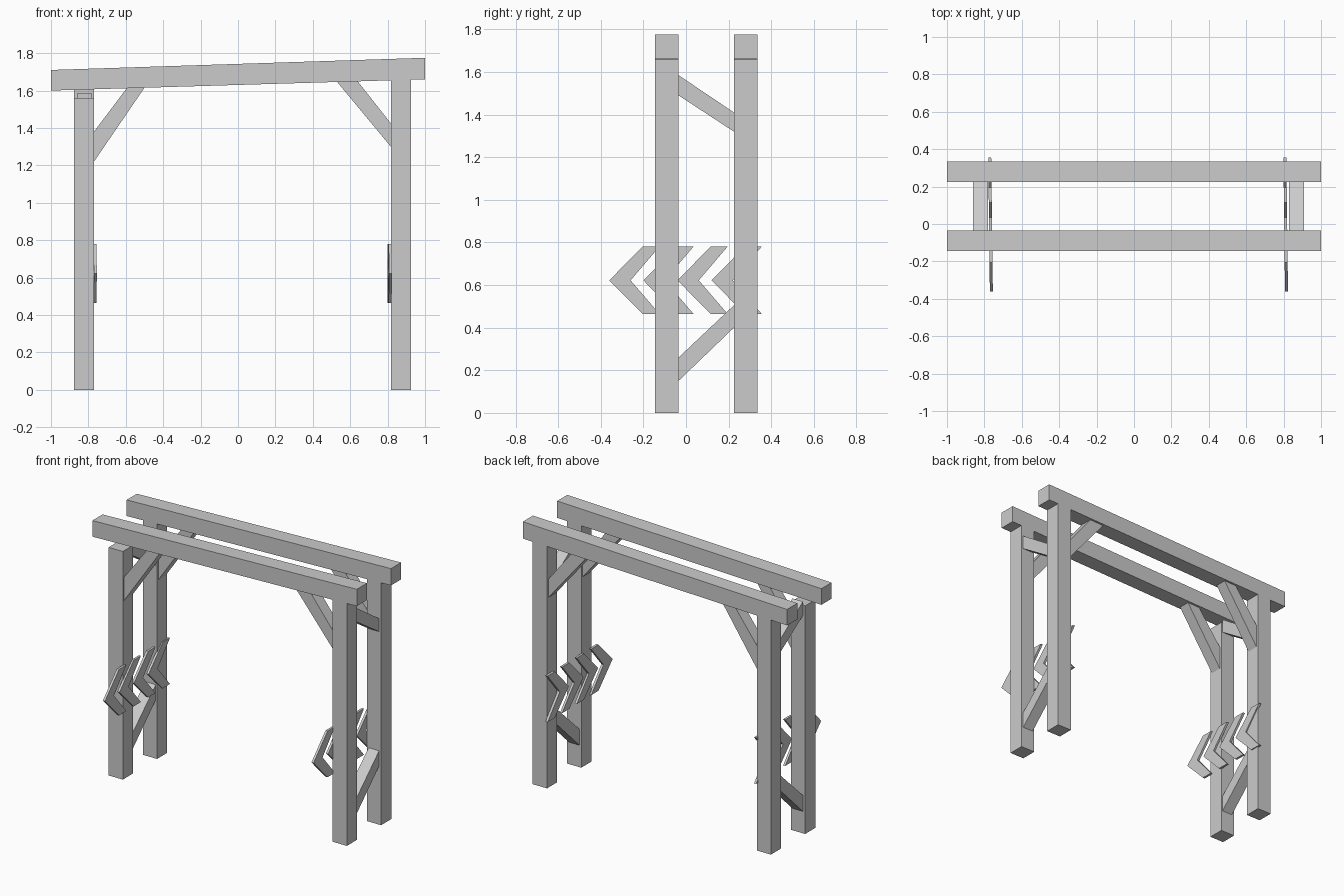
import bpy, bmesh
from mathutils import Vector

if "Cube" in bpy.data.objects:
    bpy.data.objects.remove(bpy.data.objects["Cube"])


def prism(name, pts, axis, lo, hi, shear=0.0):
    """Extrude a profile: (x, z) points along y, or (y, z) points along x."""
    bm = bmesh.new()

    def place(p, d):
        if axis == 'y':
            return Vector((p[0], d, p[1]))
        return Vector((d + shear * p[0], p[0], p[1]))

    a = [bm.verts.new(place(p, lo)) for p in pts]
    b = [bm.verts.new(place(p, hi)) for p in pts]
    n = len(pts)
    bm.faces.new(a)
    bm.faces.new(b[::-1])
    for i in range(n):
        bm.faces.new((a[i], b[i], b[(i + 1) % n], a[(i + 1) % n]))
    bmesh.ops.recalc_face_normals(bm, faces=bm.faces)
    mesh = bpy.data.meshes.new(name)
    bm.to_mesh(mesh)
    bm.free()
    obj = bpy.data.objects.new(name, mesh)
    bpy.context.collection.objects.link(obj)
    return obj


def beam_bottom(x):
    return 1.63 + 0.03 * x


# Front and back frames: sloped top beam, two posts, two corner braces
for side, y0, y1 in (("front", -0.145, -0.035), ("back", 0.225, 0.335)):
    prism(side + "_beam", [(-1, 1.60), (1, 1.66), (1, 1.775), (-1, 1.71)], 'y', y0, y1)
    for end, x0, x1 in (("left", -0.877, -0.77), ("right", 0.817, 0.925)):
        t0, t1 = beam_bottom(x0), beam_bottom(x1)
        if (side, end) == ("front", "left"):
            t0 = t1 = 1.56          # this post stops just short of the beam
        prism(f"{side}_{end}_post", [(x0, 0), (x1, 0), (x1, t1), (x0, t0)], 'y', y0, y1)
    m = (y0 + y1) / 2
    prism(side + "_left_brace", [(-0.77, 1.22), (-0.50, beam_bottom(-0.50)),
          (-0.595, beam_bottom(-0.595)), (-0.77, 1.38)], 'y', m - 0.04, m + 0.04)
    prism(side + "_right_brace", [(0.817, 1.30), (0.817, 1.425),
          (0.64, beam_bottom(0.64)), (0.53, beam_bottom(0.53))], 'y', m - 0.04, m + 0.04)

# Side braces joining the frames, and rows of chevron plates
for end, xc, plate_x, shear in (("left", -0.82, -0.767, -0.012),
                                ("right", 0.87, 0.811, -0.012)):
    prism(end + "_upper_side_brace", [(-0.035, 1.49), (0.225, 1.32),
          (0.225, 1.41), (-0.035, 1.585)], 'x', xc - 0.04, xc + 0.04)
    prism(end + "_lower_side_brace", [(-0.035, 0.15), (0.225, 0.40),
          (0.225, 0.505), (-0.035, 0.26)], 'x', xc - 0.04, xc + 0.04)
    for i in range(4):
        y = -0.36 + 0.16 * i
        prism(f"{end}_chevron_{i + 1}",
              [(y, 0.622), (y + 0.155, 0.465), (y + 0.235, 0.465),
               (y + 0.10, 0.622), (y + 0.235, 0.78), (y + 0.155, 0.78)],
              'x', plate_x - 0.008, plate_x + 0.008, shear)
